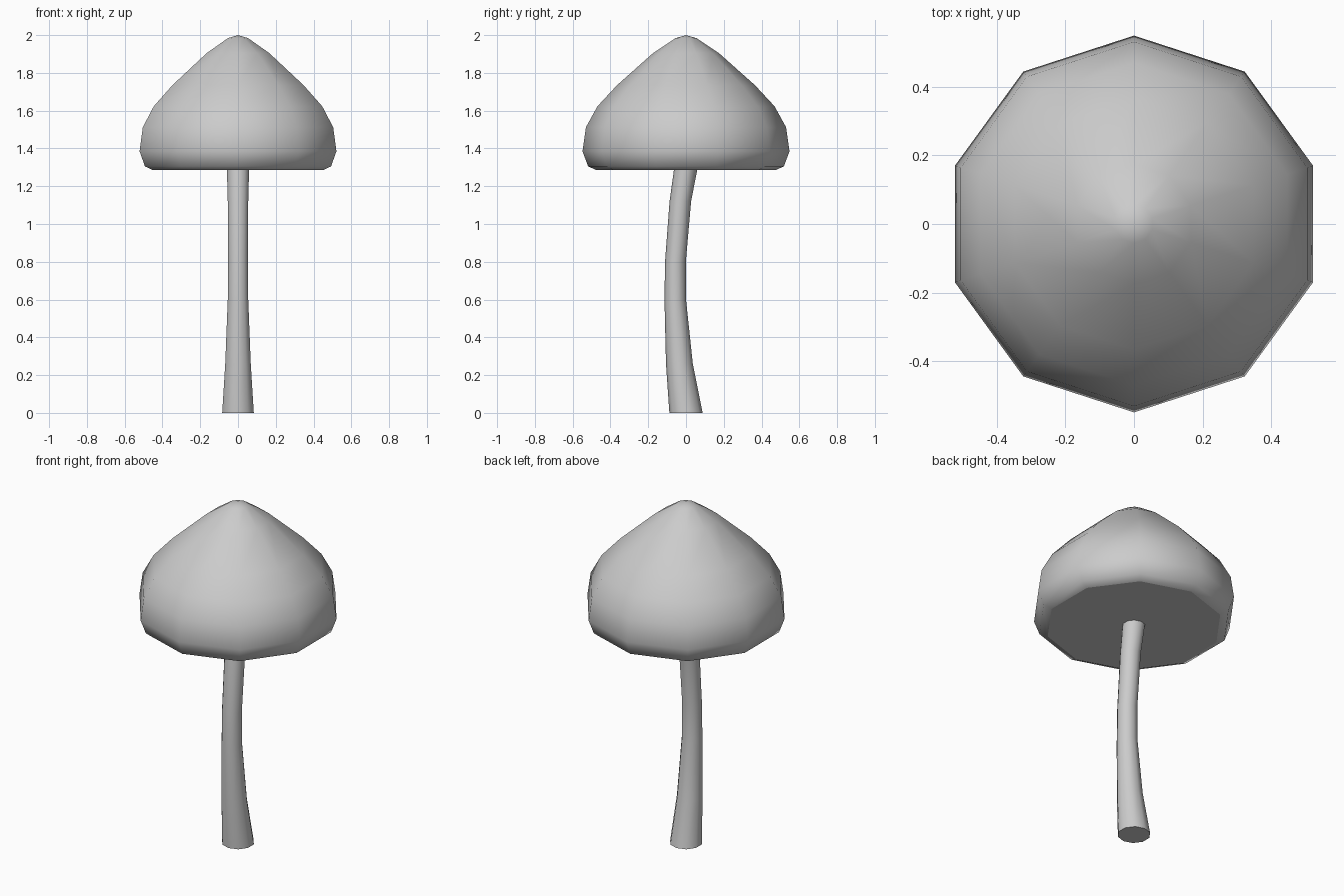
import bpy, bmesh, math

old = bpy.data.objects.get("Cube")
if old:
    bpy.data.objects.remove(old, do_unlink=True)

SIDES = 10

# One plain colour for the whole mushroom
grey = bpy.data.materials.new("pale_grey")
grey.use_nodes = True
colour = (0.6, 0.6, 0.6, 1)
grey.diffuse_color = colour
grey.node_tree.nodes["Principled BSDF"].inputs["Base Color"].default_value = colour


def loft(name, rings, tip=None):
    """Skin ten-sided rings (radius, y, z); flat bottom, pointed or flat top."""
    bm = bmesh.new()
    loops = []
    for radius, y, z in rings:
        loops.append([bm.verts.new((radius * math.sin(2 * math.pi * i / SIDES),
                                    y - radius * math.cos(2 * math.pi * i / SIDES), z))
                      for i in range(SIDES)])
    for low, high in zip(loops, loops[1:]):
        for i in range(SIDES):
            j = (i + 1) % SIDES
            bm.faces.new((low[i], low[j], high[j], high[i]))
    if tip is not None:
        top = bm.verts.new((0, 0, tip))
        for i in range(SIDES):
            bm.faces.new((loops[-1][i], loops[-1][(i + 1) % SIDES], top))
    for face in bm.faces:
        face.smooth = True
    # Flat ends with crisp rims
    ends = [bm.faces.new(loops[0][::-1])]
    if tip is None:
        ends.append(bm.faces.new(loops[-1]))
    for face in ends:
        face.smooth = False
        for edge in face.edges:
            edge.smooth = False
    mesh = bpy.data.meshes.new(name)
    bm.to_mesh(mesh)
    bm.free()
    mesh.materials.append(grey)
    obj = bpy.data.objects.new(name, mesh)
    bpy.context.collection.objects.link(obj)
    return obj


# Bell-shaped cap
cap_profile = [(0.473, 1.285), (0.518, 1.305), (0.548, 1.385), (0.53, 1.512),
               (0.469, 1.623), (0.365, 1.735), (0.174, 1.905), (0.056, 1.984)]
loft("cap", [(r, 0, z) for r, z in cap_profile], tip=2.0)

# Bowed, tapering stem
loft("stem", [(0.088, 0, 0), (0.071, -0.035, 0.26), (0.057, -0.057, 0.6),
              (0.055, -0.056, 0.8), (0.057, -0.03, 1.12), (0.062, 0, 1.3)])
